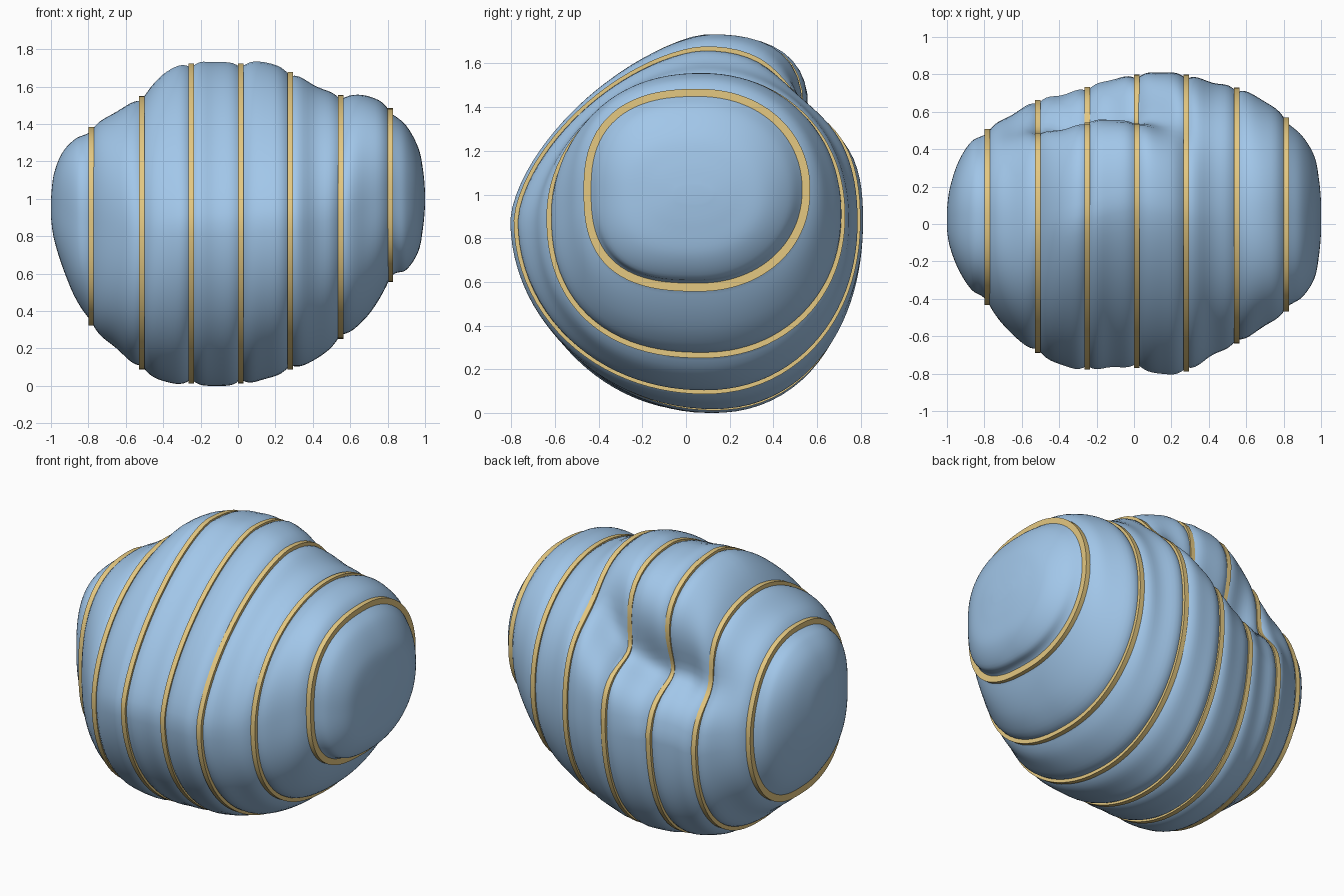
import bpy, math

if "Cube" in bpy.data.objects:
    bpy.data.objects.remove(bpy.data.objects["Cube"])

N = 96  # points around a section

# Body stations: x, top z, bottom z, front y, back y (grooves alternate with bulges)
ST = [(-1.0, 1.00, .90, -.03, .08), (-.985, 1.13, .79, -.12, .19), (-.94, 1.245, .64, -.24, .33),
      (-.87, 1.32, .47, -.35, .44), (-.785, 1.36, .345, -.41, .485), (-.65, 1.465, .20, -.59, .585),
      (-.515, 1.525, .11, -.665, .64), (-.38, 1.68, .02, -.755, .69), (-.25, 1.70, .035, -.755, .71),
      (-.12, 1.73, .0, -.765, .77), (.015, 1.70, .035, -.745, .775), (.14, 1.73, .035, -.80, .81),
      (.28, 1.655, .11, -.765, .775), (.42, 1.60, .145, -.70, .755), (.55, 1.53, .275, -.615, .705),
      (.69, 1.55, .37, -.55, .66), (.815, 1.46, .58, -.445, .545), (.90, 1.39, .62, -.39, .47),
      (.965, 1.27, .72, -.29, .36), (.99, 1.15, .85, -.16, .23), (1.0, 1.04, .96, -.05, .12)]
BANDS = [4, 6, 8, 10, 12, 14, 16]


def station(u):
    """Catmull-Rom blend between stations."""
    i = min(int(u), len(ST) - 2)
    t = u - i
    p = [ST[max(0, min(len(ST) - 1, i + k))] for k in (-1, 0, 1, 2)]
    return [.5 * (2*b + (c-a)*t + (2*a-5*b+4*c-d)*t*t + (3*b-a-3*c+d)*t**3) for a, b, c, d in zip(*p)]


def ring(u, grow=0.0, dx=0.0):
    """One closed cross-section, including the hollow under the raised back crest."""
    x, zt, zb, yf, yb = station(u)
    mid = math.exp(-(x / .65) ** 4)
    left = math.exp(-((x + .4) / .35) ** 2)
    crest = math.exp(-(abs(x + .17) / .42) ** 3)
    cz, cy = (zt + zb) / 2, (yf + yb) / 2 + .11 * math.exp(-(x / .5) ** 2)
    # crisp grooves with rounder segments between them
    w = abs(math.sin(math.pi * u / 2)) if 4 < u < 16 else 0
    puff = .07 * (w - w * w)
    a0 = max(31, min(53, 40 + 40 * x))
    depth = .31 * crest
    pts = []
    for k in range(N):
        a = 2 * math.pi * k / N
        c, s = math.cos(a), math.sin(a)
        ry = yb - cy if c > 0 else cy - yf
        rz = zt - cz if s > 0 else cz - zb
        # squareness of each quarter
        if c > 0:
            n = 2.1 + (.3 * crest if s > 0 else .3 * left)
        elif s > 0:
            n = 2.6 - 1.05 * mid - .1 * left
        else:
            n = 2.8 - .8 * mid - .15 * left
        r = (abs(c / ry) ** n + abs(s / rz) ** n) ** (-1 / n)
        da = math.degrees(a) - a0
        hollow = math.exp(-(da / (16 if da > 0 else 18)) ** 2)
        r *= 1 - depth * hollow
        r += puff
        r += grow if grow < 0 else grow * (1 - 2 * depth * hollow)
        pts.append((x + dx, cy + r * c, cz + r * s))
    return pts


def make(name, verts, faces, color):
    me = bpy.data.meshes.new(name)
    me.from_pydata(verts, [], faces)
    ob = bpy.data.objects.new(name, me)
    bpy.context.collection.objects.link(ob)
    mat = bpy.data.materials.new(name + "_color")
    mat.diffuse_color = color
    mat.use_nodes = True
    mat.node_tree.nodes["Principled BSDF"].inputs["Base Color"].default_value = mat.diffuse_color
    me.materials.append(mat)
    bpy.ops.object.select_all(action='DESELECT')
    ob.select_set(True)
    bpy.context.view_layer.objects.active = ob
    bpy.ops.object.mode_set(mode='EDIT')
    bpy.ops.mesh.select_all(action='SELECT')
    bpy.ops.mesh.normals_make_consistent(inside=False)
    bpy.ops.object.mode_set(mode='OBJECT')
    bpy.ops.object.shade_smooth_by_angle(angle=math.radians(50))
    return ob


def bridge(a, b):
    return [(a*N + k, a*N + (k+1) % N, b*N + (k+1) % N, b*N + k) for k in range(N)]


# Segmented body
SUB = 6
rows = (len(ST) - 1) * SUB + 1
verts, faces = [], []
for i in range(rows):
    verts += ring(i / SUB)
for i in range(rows - 1):
    faces += bridge(i, i + 1)
faces += [tuple(range(N)), tuple(range((rows - 1) * N, rows * N))]
make("body", verts, faces, (.36, .57, .82, 1))

# Flat bands set in the grooves
for j, b in enumerate(BANDS):
    verts, faces = [], []
    for grow, dx in ((-.03, -.015), (.024, -.015), (.024, .015), (-.03, .015)):
        verts += ring(b, grow, dx)
    for i in range(4):
        faces += bridge(i, (i + 1) % 4)
    make("band_%d" % (j + 1), verts, faces, (.78, .58, .22, 1))
